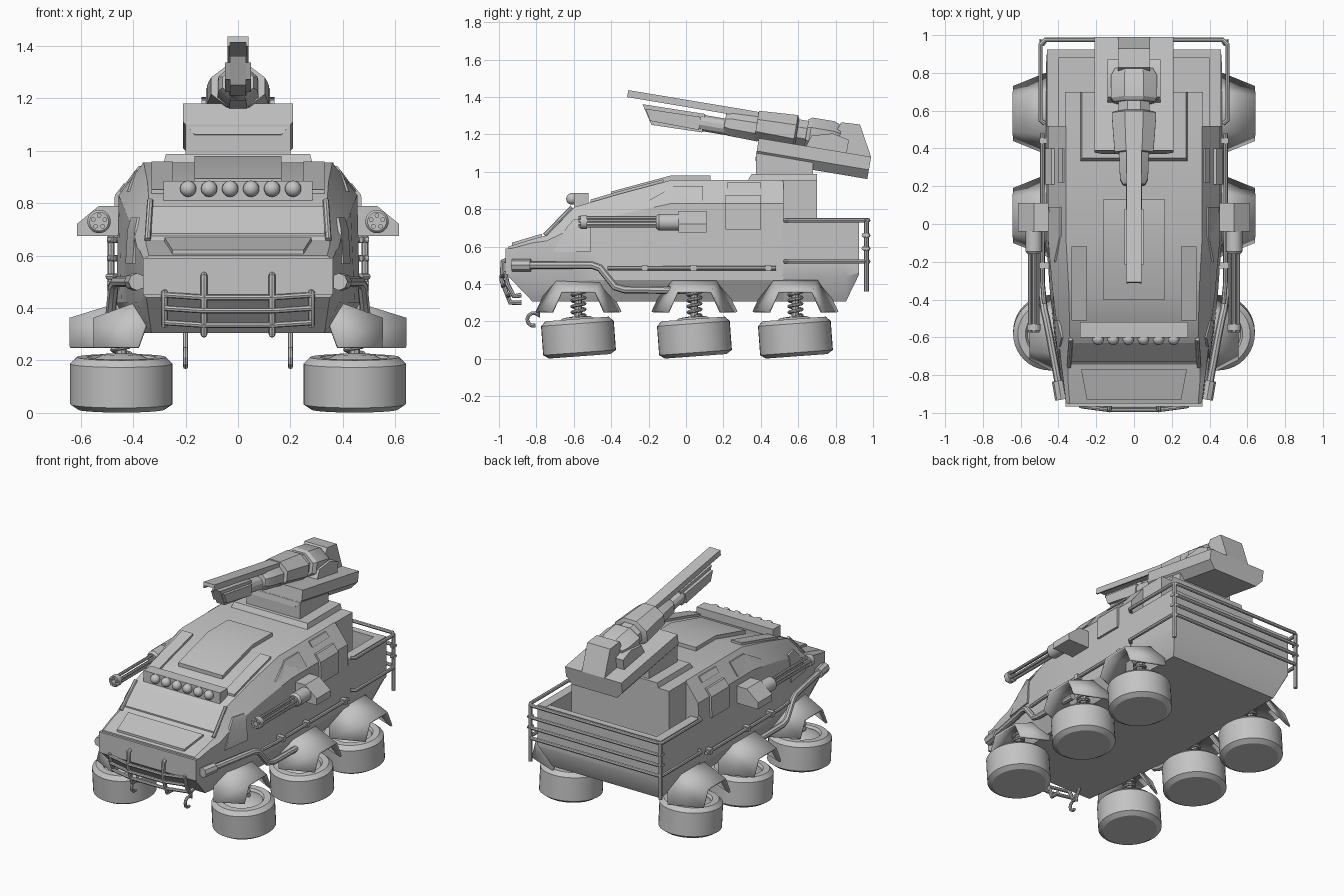
import bpy, bmesh
from math import sin, cos, pi, radians
from mathutils import Matrix, Vector

if "Cube" in bpy.data.objects:
    bpy.data.objects.remove(bpy.data.objects["Cube"])

grey = bpy.data.materials.new("matte_grey")
grey.use_nodes = True
grey.diffuse_color = (0.55, 0.55, 0.55, 1)
grey.node_tree.nodes["Principled BSDF"].inputs["Base Color"].default_value = (0.55, 0.55, 0.55, 1)
parts = []


def add(name, mesh):
    ob = bpy.data.objects.new(name, mesh)
    bpy.context.collection.objects.link(ob)
    mesh.materials.clear()
    mesh.materials.append(grey)
    parts.append(ob)
    return ob


def make(name, verts, faces, M=Matrix()):
    bm = bmesh.new()
    vs = [bm.verts.new(M @ Vector(v)) for v in verts]
    for f in faces:
        bm.faces.new([vs[i] for i in f])
    bmesh.ops.recalc_face_normals(bm, faces=bm.faces)
    mesh = bpy.data.meshes.new(name)
    bm.to_mesh(mesh)
    bm.free()
    return add(name, mesh)


def loft(name, rings, M=Matrix()):
    n, last = len(rings[0]), (len(rings) - 1) * len(rings[0])
    faces = [(k * n + i, k * n + (i + 1) % n, k * n + n + (i + 1) % n, k * n + n + i)
             for k in range(len(rings) - 1) for i in range(n)]
    faces += [tuple(range(n)), tuple(range(last, last + n))]
    return make(name, [p for r in rings for p in r], faces, M)


def rect(y, x0, x1, z0, z1):
    return [(x0, y, z0), (x1, y, z0), (x1, y, z1), (x0, y, z1)]


def box(name, x0, x1, y0, y1, z0, z1, M=Matrix()):
    return loft(name, [rect(y0, x0, x1, z0, z1), rect(y1, x0, x1, z0, z1)], M)


def barrel(name, stations, M=Matrix(), cx=0, cz=0, wide=1, n=8):
    """Lengthwise round or faceted body from (y, radius) stations."""
    return loft(name, [[(cx + wide * r * cos(2 * pi * (i + .5) / n), y, cz + r * sin(2 * pi * (i + .5) / n))
                        for i in range(n)] for y, r in stations], M)


def side_prism(name, outline, x0, x1, M=Matrix()):
    return loft(name, [[(x, y, z) for y, z in outline] for x in (x0, x1)], M)


def tube(name, pts, r):
    cu = bpy.data.curves.new(name, "CURVE")
    cu.dimensions, cu.bevel_depth, cu.bevel_resolution, cu.use_fill_caps = "3D", r, 2, True
    sp = cu.splines.new("POLY")
    sp.points.add(len(pts) - 1)
    for p, co in zip(sp.points, pts):
        p.co = (*co, 1)
    tmp = bpy.data.objects.new("tmp", cu)
    bpy.context.collection.objects.link(tmp)
    dg = bpy.context.evaluated_depsgraph_get()
    mesh = bpy.data.meshes.new_from_object(tmp.evaluated_get(dg))
    bpy.data.objects.remove(tmp)
    return add(name, mesh)


# Hull: stations of roof edge, shoulder, waist and floor edge as (x, z)
HULL = [
    (-.95, (.34, .60), (.36, .585), (.36, .45), (.35, .44)),
    (-.82, (.35, .64), (.375, .62), (.385, .42), (.33, .305)),
    (-.745, (.35, .66), (.385, .63), (.395, .42), (.34, .305)),
    (-.60, (.34, .81), (.40, .70), (.42, .42), (.36, .305)),
    (-.36, (.345, .88), (.43, .77), (.445, .42), (.38, .305)),
    (-.08, (.36, .955), (.455, .83), (.465, .42), (.40, .305)),
    (.52, (.36, .955), (.455, .83), (.465, .42), (.40, .305)),
]


def full(y, half):
    return [(x, y, z) for x, z in half] + [(-x, y, z) for x, z in reversed(half)]


loft("hull", [full(s[0], s[1:]) for s in HULL])


def section(y):
    for a, b in zip(HULL, HULL[1:]):
        if y <= b[0]:
            t = (y - a[0]) / (b[0] - a[0])
            return [Vector(p).lerp(Vector(q), t) for p, q in zip(a[1:], b[1:])]
    return [Vector(p) for p in HULL[-1][1:]]


def side_x(y, z):
    s = section(y)
    for p, q in zip(s, s[1:]):
        if z >= q.y:
            return p.x + (q.x - p.x) * (p.y - z) / (p.y - q.y)
    return s[-1].x


def side_plate(name, rows, s, t=.009):
    """Thin plate that follows the hull side; rows are (z, y0, y1)."""
    loft(name, [[(s * (side_x(y, z) + d), y, z) for y, d in ((y0, -.01), (y1, -.01), (y1, t), (y0, t))]
                for z, y0, y1 in rows])


def roof_plate(name, stations, t):
    """Raised plate that follows the roof; stations are (y, x0, x1)."""
    loft(name, [rect(y, a, b, section(y)[0].y - .01, section(y)[0].y + t) for y, a, b in stations])


# Hood, windscreen and roof panels
roof_plate("hood_panel", [(-.93, -.25, .25), (-.77, -.28, .28)], .015)
roof_plate("windscreen", [(-.73, -.33, .33), (-.63, -.33, .33)], .009)
roof_plate("roof_hatch", [(-.40, -.165, .165), (-.36, -.165, .165), (-.08, -.165, .165), (.13, -.165, .165)], .025)
for s in (1, -1):
    roof_plate("roof_strip", [(y, s * .25, s * .33) for y in (-.51, -.36, -.12)], .015)
    tube("windscreen_post", [(s * .345, -.755, .66), (s * .335, -.61, .81)], .012)

# Bumper and light bar
box("bumper", -.362, .362, -.965, -.93, .45, .59)
box("light_bar", -.285, .285, -.60, -.52, .80, .885)
for i in range(6):
    bm = bmesh.new()
    bmesh.ops.create_uvsphere(bm, u_segments=16, v_segments=10, radius=.031,
                              matrix=Matrix.Translation(((i - 2.5) * .08 + .01, -.61, .855)))
    me = bpy.data.meshes.new("roof_lamp")
    bm.to_mesh(me)
    bm.free()
    add("roof_lamp", me)

# Brush guard and tow hooks
for z, y in ((.45, -.985), (.40, -.98), (.345, -.955)):
    tube("guard_bar", [(-.28, y + .02, z), (-.13, y, z - .01), (.13, y, z - .01), (.28, y + .02, z)], .011)
for s in (1, -1):
    tube("guard_upright", [(s * .13, -.95, .53), (s * .13, -.98, .52), (s * .13, -.985, .42),
                           (s * .13, -.94, .30), (s * .13, -.88, .30)], .013)
    tube("guard_end", [(s * .28, -.93, .47), (s * .28, -.965, .46), (s * .28, -.955, .40),
                       (s * .28, -.92, .335), (s * .28, -.88, .34)], .013)
    tube("tow_hook", [(s * .2, -.76, .31), (s * .2, -.79, .25)] +
         [(s * .2, -.815 + .034 * cos(a * pi / 5 + .6), .21 + .034 * sin(a * pi / 5 + .6)) for a in range(8)], .01)

# Cargo bed and rear of the cabin
bed = [(.46, .52), (.465, .44), (.40, .305)]
loft("bed_floor", [full(.515, bed), full(.855, bed), full(.925, [(.46, .52), (.46, .46), (.45, .45)])])
for s in (1, -1):
    box("bed_side", s * .40, s * .46, .515, .925, .50, .73)
box("bed_tailgate", -.459, .459, .88, .925, .50, .728)
box("cabin_rear", -.365, .365, .515, .70, .50, .955)
for z in (.74, .66, .59, .52):
    y0 = .53 if z in (.74, .52) else .95
    tube("bed_rail", [(-.47, y0, z), (-.495, y0 + .02, z), (-.495, .95, z), (-.47, .975, z),
                      (.47, .975, z), (.495, .95, z), (.495, y0 + .02, z), (.47, y0, z)], .012)
for s in (1, -1):
    tube("rail_post", [(s * .485, .965, .36), (s * .485, .965, .74)], .013)

for s in (1, -1):
    # Side windows, door panels and vents
    side_plate("side_window", [(.925, -.06, .09), (.88, -.14, .09), (.845, -.20, .09)], s)
    side_plate("door_panel", [(.875, .21, .40), (.83, .21, .40), (.69, .21, .40)], s, .015)
    side_plate("side_vent", [(.942, .22, .40), (.91, .22, .40)], s)
    side_plate("quarter_window", [(.745, -.60, -.51), (.70, -.64, -.51), (.57, -.71, -.51)], s)
    # Exhaust pipe and side rod
    tube("exhaust_pipe", [(s * x, y, z) for x, y, z in (
        (.39, -.9, .5), (.445, -.6, .5), (.465, -.50, .5), (.475, -.46, .485), (.485, -.38, .385),
        (.49, -.33, .37), (.49, .0, .365))], .02)
    tube("exhaust_tip", [(s * .385, -.93, .5), (s * .402, -.83, .5)], .033)
    tube("side_rod", [(s * .475, -.42, .485), (s * .485, -.3, .485), (s * .485, .48, .485)], .012)
    for y in (-.22, .04, .44):
        box("rod_clamp", s * .45, s * .50, y - .015, y + .015, .468, .502)
    # Side gun: pod, drum, barrel cluster and muzzle ring
    pod = [(.44, .675), (.615, .675), (.615, .72), (.53, .79), (.44, .79)]
    loft("gun_pod", [[(s * x, y, z) for x, z in pod] for y in (-.04, .11)])
    barrel("gun_drum", [(-.16, .034), (-.145, .045), (-.03, .045)], cx=s * .53, cz=.73, n=16)
    for k in range(5):
        a = 2 * pi * k / 5 + pi / 2
        tube("gun_barrel", [(s * .53 + .023 * cos(a), -.575, .73 + .023 * sin(a)),
                            (s * .53 + .023 * cos(a), -.14, .73 + .023 * sin(a))], .009)
    barrel("muzzle_ring", [(-.565, .037), (-.53, .037)], cx=s * .53, cz=.73, n=16)

# Wheels, springs and fenders
TYRE = [(.01, -.1), (.165, -.1), (.195, -.08), (.195, .075), (.17, .1), (.13, .1), (.12, .085), (.07, .11), (.01, .115)]
for yc, reach, inner in ((-.575, .55, .33), (.045, .64, .38), (.585, .64, .38)):
    for s in (1, -1):
        M = Matrix.Translation((s * .445, yc, .113)) @ Matrix.Rotation(radians(4.2), 4, "X")
        loft("wheel", [[(r * cos(2 * pi * i / 40), r * sin(2 * pi * i / 40), z) for i in range(40)]
                       for r, z in TYRE], M)
        tube("strut", [(s * .445, yc, .2), (s * .445, yc, .38)], .02)
        tube("spring", [(s * .445 + .034 * cos(k * pi / 6), yc + .034 * sin(k * pi / 6), .225 + k * .0026)
                        for k in range(56)], .009)
        arch = [(inner + .05, -.225, .25), (inner - .02, -.13, .445), (inner - .02, .13, .445), (inner + .05, .225, .25)]
        lip = [(reach, -.14, .25), (reach, -.09, .358), (reach, .09, .358), (reach, .14, .25)]
        ob = make("fender", [(s * x, yc + y, z) for x, y, z in arch + lip],
                  [(i, i + 1, i + 5, i + 4) for i in range(3)])
        mod = ob.modifiers.new("shell", "SOLIDIFY")
        mod.thickness, mod.offset = .012, 0

# Turret base
loft("turret_plate", [[(x * w, y, z) for x, y in ((-1, a), (1, a), (1, .70), (-1, .70))]
                      for z, w, a in ((.95, .285, .33), (.988, .275, .35))])
loft("turret_pedestal", [[(x * .2, y, z) for x, y in ((-1, .375), (1, .375), (1, .68), (-1, .68))]
                         for z in (.98, 1.1)])

# Main gun, tilted up towards the front
G = Matrix.Translation((0, .45, 1.2)) @ Matrix.Rotation(radians(-9.5), 4, "X")
cradle = [(.21, -.03), (.21, -.10), (.165, -.15)]
loft("gun_cradle", [full(v, cradle) for v in (-.056, .552)], G)
box("top_rail", -.04, .04, -.787, -.05, .085, .108, G)
for s in (1, -1):
    box("rail_lip", s * .03, s * .04, -.787, -.05, .07, .09, G)
    side_prism("feed_arm", [(.2, -.03), (.22, .03), (.33, .06), (.42, .04), (.42, -.03)], s * .07, s * .14, G)
side_prism("muzzle_core", [(-.70, .046), (-.36, .05), (-.36, -.05), (-.634, -.055)], -.03, .03, G)
side_prism("muzzle_sleeve", [(-.68, .025), (-.38, .03), (-.38, -.04), (-.645, -.035)], -.05, .05, G)
barrel("inner_barrel", [(-.40, .045), (-.2, .045)], G, n=12)
barrel("barrel_collar", [(-.25, .055), (-.22, .07), (-.06, .075)], G, cz=.02, wide=1.15)
barrel("receiver_front", [(-.08, .085), (.02, .092), (.13, .098), (.14, .08)], G, cz=.035, wide=1.3)
barrel("receiver_neck", [(.12, .075), (.23, .075)], G, cz=.035, wide=1.2)
barrel("receiver_rear", [(.19, .085), (.21, .098), (.33, .098), (.37, .08)], G, cz=.035, wide=1.35)
side_prism("breech_block", [(.3, -.04), (.364, .126), (.465, .131), (.552, -.03)], -.085, .085, G)

# Smooth round surfaces, keep hard edges
for ob in bpy.context.view_layer.objects:
    ob.select_set(ob in parts)
bpy.context.view_layer.objects.active = parts[0]
bpy.ops.object.shade_smooth_by_angle(angle=radians(30))
